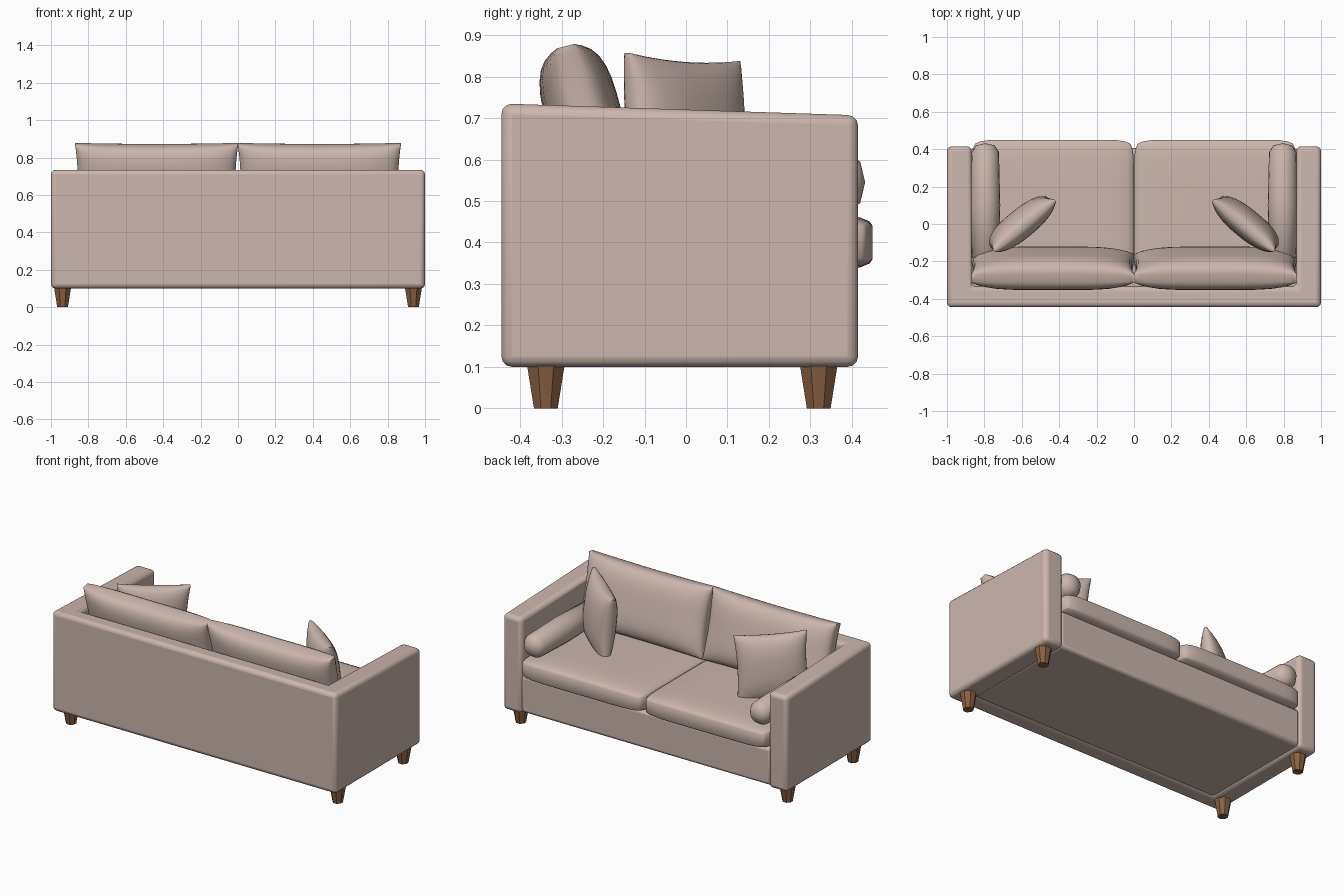
import bpy, bmesh, math
from mathutils import Matrix, Vector

if "Cube" in bpy.data.objects:
    bpy.data.objects.remove(bpy.data.objects["Cube"])


def material(name, color):
    m = bpy.data.materials.new(name)
    m.use_nodes = True
    m.diffuse_color = (*color, 1)
    bsdf = next(n for n in m.node_tree.nodes if n.type == "BSDF_PRINCIPLED")
    bsdf.inputs["Base Color"].default_value = (*color, 1)
    return m


FABRIC = material("dusty_pink_fabric", (0.60, 0.47, 0.42))
WOOD = material("brown_wood", (0.25, 0.12, 0.055))


def finish(name, bm, mat, bevel=0, angle=40):
    bmesh.ops.recalc_face_normals(bm, faces=bm.faces)
    mesh = bpy.data.meshes.new(name)
    bm.to_mesh(mesh)
    bm.free()
    mesh.materials.append(mat)
    obj = bpy.data.objects.new(name, mesh)
    bpy.context.collection.objects.link(obj)
    if bevel:
        mod = obj.modifiers.new("soft_edges", "BEVEL")
        mod.width, mod.segments = bevel, 3
    bpy.ops.object.select_all(action="DESELECT")
    obj.select_set(True)
    bpy.context.view_layer.objects.active = obj
    bpy.ops.object.shade_smooth_by_angle(angle=math.radians(angle))
    return obj


def box(name, lo, hi, bevel):
    bm = bmesh.new()
    lo, hi = Vector(lo), Vector(hi)
    bmesh.ops.create_cube(bm, size=1, matrix=Matrix.Translation((lo + hi) / 2)
                          @ Matrix.Diagonal((*(hi - lo), 1)))
    return finish(name, bm, FABRIC, bevel)


def frame(center, across, up):
    """Matrix with local x across, local y up and local z out of the cushion."""
    x = Vector(across).normalized()
    z = x.cross(Vector(up)).normalized()
    m = Matrix((x, z.cross(x), z)).transposed().to_4x4()
    return Matrix.Translation(center) @ m


def cushion(name, matrix, w, h, thick, edge, pinch=0.0, power=4, corner=0.0, n=16):
    """Stuffed cushion; w, h, thick and edge are half sizes."""
    bm = bmesh.new()
    sides = []
    for s in (1, -1):
        grid = []
        for i in range(n + 1):
            row = []
            for j in range(n + 1):
                # points crowd towards the rim, where the curve is tightest
                u = math.sin((i / n - 0.5) * math.pi)
                v = math.sin((j / n - 0.5) * math.pi)
                puff = math.sqrt(max(0, (1 - abs(u) ** power) * (1 - abs(v) ** power)))
                x = w * u * (1 - pinch * (1 - v * v)) - corner * u * abs(v) ** 12
                y = h * v * (1 - pinch * (1 - u * u)) - corner * v * abs(u) ** 12
                z = s * (edge + (thick - edge) * puff)
                row.append(bm.verts.new(matrix @ Vector((x, y, z))))
            grid.append(row)
        for i in range(n):
            for j in range(n):
                bm.faces.new((grid[i][j], grid[i + 1][j], grid[i + 1][j + 1], grid[i][j + 1]))
        sides.append([grid[i][0] for i in range(n)] + [grid[n][j] for j in range(n)]
                     + [grid[i][n] for i in range(n, 0, -1)] + [grid[0][j] for j in range(n, 0, -1)])
    top, bottom = sides
    for k in range(len(top)):
        q = (k + 1) % len(top)
        bm.faces.new((top[k], top[q], bottom[q], bottom[k]))
    return finish(name, bm, FABRIC, angle=55)


# Back and both arms as one U-shaped shell with a gently sloping top
outline = [(-1, -0.445), (1, -0.445), (1, 0.415), (0.868, 0.415),
           (0.868, -0.335), (-0.868, -0.335), (-0.868, 0.415), (-1, 0.415)]
bm = bmesh.new()
floor = [bm.verts.new((x, y, 0.1)) for x, y in outline]
rim = [bm.verts.new((x, y, 0.735 - 0.033 * (y + 0.445))) for x, y in outline]
bm.faces.new(floor)
bm.faces.new(rim)
for k in range(len(outline)):
    q = (k + 1) % len(outline)
    bm.faces.new((floor[k], floor[q], rim[q], rim[k]))
finish("back_and_arms", bm, FABRIC, 0.025)

# Seat base between the arms
box("seat_base", (-0.88, -0.35, 0.108), (0.88, 0.405, 0.345), 0.02)

for side, s in (("left", 1), ("right", -1)):
    # Seat and back cushions
    cushion(side + "_seat_cushion", frame((s * 0.435, 0.075, 0.4), (1, 0, 0), (0, 1, 0)),
            0.434, 0.375, 0.072, 0.04, power=6, corner=0.02)
    cushion(side + "_back_cushion", frame((s * 0.435, -0.237, 0.665), (-1, 0, 0), (0, -0.11, 0.43)),
            0.436, 0.215, 0.092, 0.022, pinch=0.035, power=4)

    # Square throw pillow leaning into the corner
    cushion(side + "_throw_pillow", frame((s * 0.605, 0.0, 0.64), (-1, s * 0.82, -0.06 * s),
                                          (s * 0.115, -0.14, 0.38)),
            0.212, 0.208, 0.075, 0.008, pinch=0.06, power=2.5)

    # Bolster lying along the arm, with domed ends
    bm = bmesh.new()
    profile = [(-0.2, 0.0), (-0.195, 0.045), (-0.175, 0.073), (0.1, 0.08),
               (0.385, 0.073), (0.42, 0.05), (0.432, 0.0)]
    chain = [bm.verts.new((s * 0.795 + r, y, 0.545)) for y, r in profile]
    edges = [bm.edges.new(pair) for pair in zip(chain, chain[1:])]
    bmesh.ops.spin(bm, geom=chain + edges, cent=(s * 0.795, 0, 0.545), axis=(0, 1, 0),
                   angle=math.tau, steps=20)
    bmesh.ops.remove_doubles(bm, verts=bm.verts, dist=0.0005)
    finish(side + "_bolster", bm, FABRIC, angle=60)

    # Tapered wooden legs
    for end, y in (("back", -0.338), ("front", 0.32)):
        bm = bmesh.new()
        bmesh.ops.create_cone(bm, cap_ends=True, segments=8, radius1=0.031, radius2=0.05, depth=0.11,
                              matrix=Matrix.Translation((s * 0.938, y, 0.055))
                              @ Matrix.Rotation(math.pi / 8, 4, "Z"))
        finish(side + "_" + end + "_leg", bm, WOOD, angle=30)
